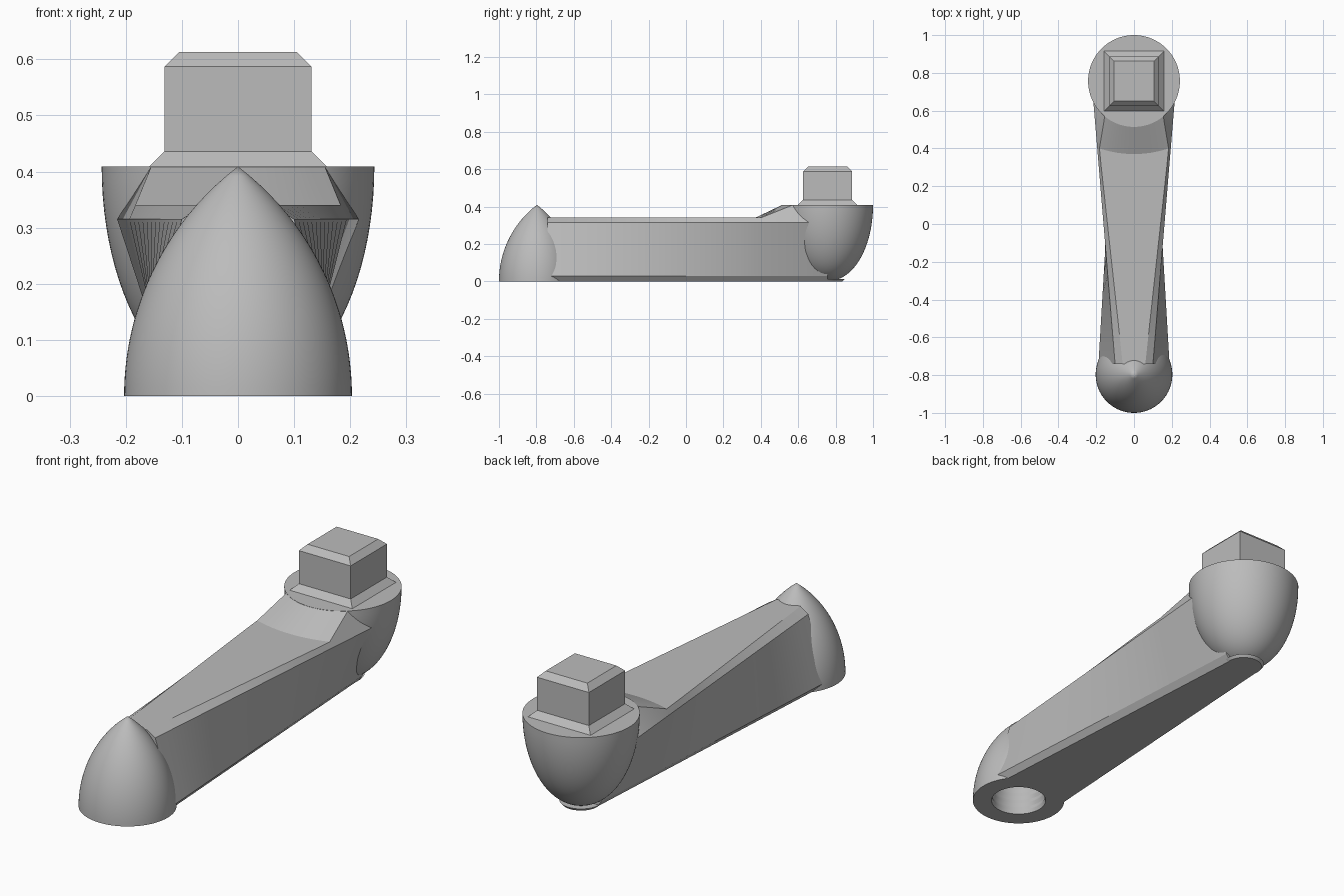
import bpy, bmesh, math

cube = bpy.data.objects.get("Cube")
if cube:
    bpy.data.objects.remove(cube, do_unlink=True)

metal = bpy.data.materials.new("grey_metal")
metal.use_nodes = True
metal.diffuse_color = (0.5, 0.5, 0.5, 1)
metal.node_tree.nodes["Principled BSDF"].inputs["Base Color"].default_value = (0.5, 0.5, 0.5, 1)

FRONT_Y, FRONT_R = -0.797, 0.203
BACK_Y, BACK_R = 0.757, 0.243
RIM_Z = 0.409


def finish(name, bm, smooth=True):
    bmesh.ops.remove_doubles(bm, verts=bm.verts, dist=1e-5)
    bmesh.ops.recalc_face_normals(bm, faces=bm.faces)
    mesh = bpy.data.meshes.new(name)
    bm.to_mesh(mesh)
    bm.free()
    mesh.materials.append(metal)
    obj = bpy.data.objects.new(name, mesh)
    bpy.context.collection.objects.link(obj)
    bpy.ops.object.select_all(action="DESELECT")
    obj.select_set(True)
    bpy.context.view_layer.objects.active = obj
    if smooth:
        bpy.ops.object.shade_smooth_by_angle(angle=math.radians(30))
    return obj


def skin(bm, rings):
    """Join closed rings of points into a capped solid."""
    rows = [[bm.verts.new(p) for p in ring] for ring in rings]
    n = len(rows[0])
    for a, b in zip(rows, rows[1:]):
        for i in range(n):
            bm.faces.new((a[i], a[(i + 1) % n], b[(i + 1) % n], b[i]))
    bm.faces.new(rows[0])
    bm.faces.new(rows[-1])


def lathe(name, profile, y, steps=96):
    """Revolve a radius/height profile about a vertical axis."""
    bm = bmesh.new()
    verts = [bm.verts.new((r, y, z)) for r, z in profile]
    edges = [bm.edges.new(pair) for pair in zip(verts, verts[1:])]
    bmesh.ops.spin(bm, geom=verts + edges, cent=(0, y, 0), axis=(0, 0, 1),
                   angle=math.tau, steps=steps, use_duplicate=False)
    return finish(name, bm)


# Pointed front boss with a ridged blind hole underneath
arc_r = (FRONT_R ** 2 + RIM_Z ** 2) / (2 * FRONT_R)
outer = []
for i in range(25):
    z = RIM_Z * i / 24
    outer.append((max(0, math.sqrt(arc_r ** 2 - z * z) - arc_r + FRONT_R), z))
hole = [(0, 0.2), (0.12, 0.2)]
for i in range(5, 0, -1):
    hole += [(0.12, i * 0.036), (0.115, i * 0.036 - 0.018)]
hole += [(0.12, 0)]
lathe("front_boss", hole + outer, FRONT_Y)

# Inverted back boss with a flat top
bowl = [(0, RIM_Z)]
for i in range(25):
    a = math.pi / 2 * i / 24
    bowl.append((BACK_R * math.cos(a) ** 0.95, RIM_Z - (RIM_Z - 0.002) * math.sin(a)))
bowl[-1] = (0, 0.002)
lathe("back_boss", bowl, BACK_Y)

# Thin rounded end of the arm's underside
lathe("arm_end_disc", [(0, 0), (0.08, 0), (0.09, 0.012), (0, 0.012)], BACK_Y, 48)


# Twisted arm: the top widens to the back, the underside widens to the front
def section(y, top_half, top_z, top_y):
    side = 0.1 + 0.083 * (y + 0.74)
    if y > 0.7:
        side = 0.2
    low = 0.187 - 0.059 * (y + 0.72)
    ring = [(-low + 0.022, y, 0), (-low, y, 0.028), (-side, y, 0.315)]
    for i in range(-6, 7):
        x = top_half * i / 6
        ring.append((x, top_y(x), top_z))
    return ring + [(side, y, 0.315), (low, y, 0.028), (low - 0.022, y, 0)]


START, RAMP = -0.74, 0.39
rings = []
for i in range(12):
    t = i / 12
    y = START + (RAMP - START) * t
    rings.append(section(y, 0.06 + 0.123 * t, 0.34, lambda x, y=y: y))
rings.append(section(RAMP, 0.183, 0.34, lambda x: 0.37 + 0.9 * x * x))
rings.append(section(0.65, 0.155, RIM_Z - 0.001,
                     lambda x: BACK_Y - math.sqrt(BACK_R ** 2 - x * x)))
rings.append(section(BACK_Y, 0.14, 0.39, lambda x: BACK_Y))
bm = bmesh.new()
skin(bm, rings)
arm = finish("crank_arm", bm, smooth=False)

# Clear the arm out of the front hole
bpy.ops.mesh.primitive_cylinder_add(vertices=96, radius=0.125, depth=0.4,
                                    location=(0, FRONT_Y, 0.002))
cutter = bpy.context.object
cutter.name = "hole_cutter"
cutter.hide_render = True
cut = arm.modifiers.new("hole", "BOOLEAN")
cut.operation = "DIFFERENCE"
cut.solver = "EXACT"
cut.object = cutter
bpy.ops.object.select_all(action="DESELECT")
arm.select_set(True)
bpy.context.view_layer.objects.active = arm
bpy.ops.object.modifier_apply(modifier=cut.name)
bpy.data.objects.remove(cutter, do_unlink=True)
bpy.ops.object.shade_smooth_by_angle(angle=math.radians(18))

# Square drive post with flared foot and chamfered top
bm = bmesh.new()
post = [(0.158, 0.405), (0.158, RIM_Z), (0.131, 0.436), (0.131, 0.587), (0.105, 0.613)]
skin(bm, [[(sx * h, BACK_Y + sy * h, z) for sx, sy in ((-1, -1), (1, -1), (1, 1), (-1, 1))]
          for h, z in post])
finish("square_post", bm, smooth=False)
